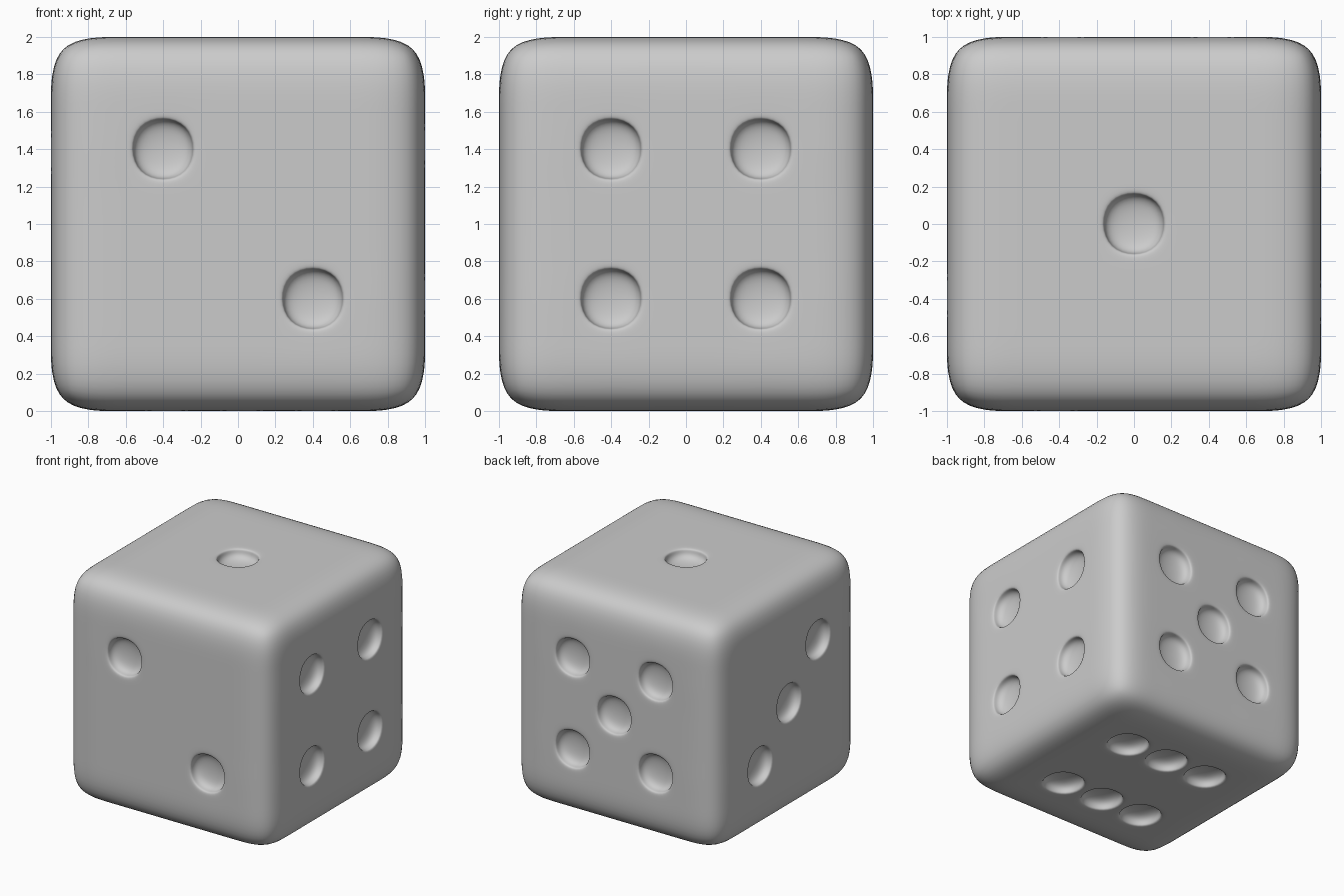
import bpy, bmesh
from mathutils import Vector

if "Cube" in bpy.data.objects:
    bpy.data.objects.remove(bpy.data.objects["Cube"])

X, Y, Z = Vector((1, 0, 0)), Vector((0, 1, 0)), Vector((0, 0, 1))
P = 0.4  # pip spacing

# Pip layouts: (face normal, first axis, second axis, positions in pip steps)
FOUR = [(a, b) for a in (-1, 1) for b in (-1, 1)]
PIPS = [
    (Z, X, Y, [(0, 0)]),
    (-Y, X, Z, [(-1, 1), (1, -1)]),
    (-X, Y, Z, [(1, -1), (0, 0), (-1, 1)]),
    (X, Y, Z, FOUR),
    (Y, X, Z, FOUR + [(0, 0)]),
    (-Z, X, Y, [(a, b) for a in (-1, 0, 1) for b in (-1, 1)]),
]

# Cube cage cut 5 x 5 per side, so each pip owns one cell
bm = bmesh.new()
bmesh.ops.create_cube(bm, size=2)
bmesh.ops.subdivide_edges(bm, edges=bm.edges[:], cuts=4, use_grid_fill=True)
bm.normal_update()

# Pick the pip cells, inset them and sink them
spots = [n + u * a * P + v * b * P for n, u, v, cells in PIPS for a, b in cells]
pips = [min(bm.faces, key=lambda f: (f.calc_center_median() - s).length) for s in spots]
bmesh.ops.inset_individual(bm, faces=pips, thickness=0.03, use_even_offset=True)
bm.normal_update()
bmesh.ops.inset_individual(bm, faces=pips, thickness=0.0005, depth=-0.1, use_even_offset=True)

# Stand the body on the ground and smooth it
bmesh.ops.translate(bm, verts=bm.verts[:], vec=Z)
for f in bm.faces:
    f.smooth = True
mesh = bpy.data.meshes.new("die_body")
bm.to_mesh(mesh)
bm.free()
die = bpy.data.objects.new("die_body", mesh)
bpy.context.collection.objects.link(die)
sub = die.modifiers.new("rounding", "SUBSURF")
sub.levels = sub.render_levels = 3
